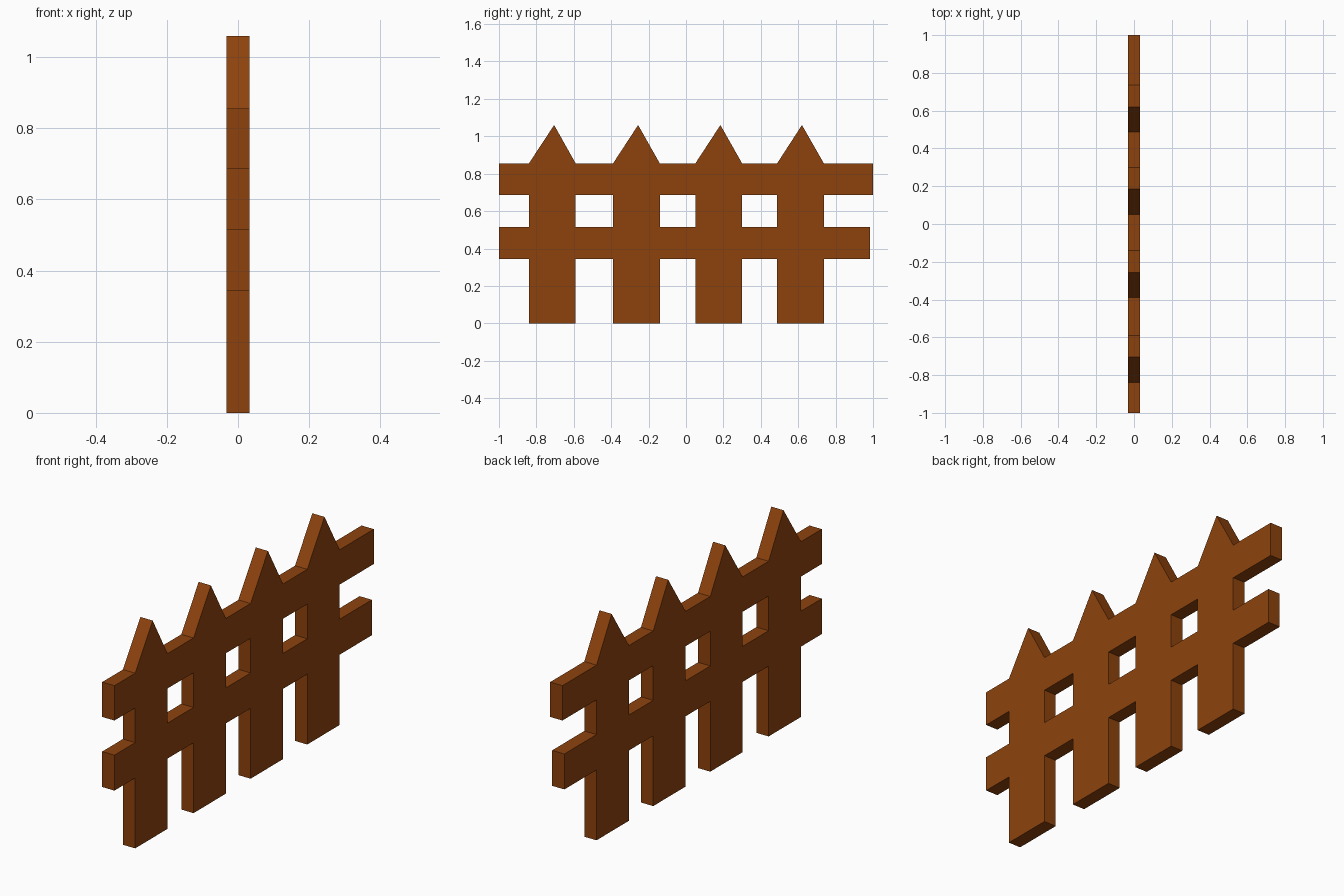
import bpy, bmesh

if "Cube" in bpy.data.objects:
    bpy.data.objects.remove(bpy.data.objects["Cube"])

HALF = 0.033                      # half thickness
LOW, HIGH = (0.343, 0.516), (0.685, 0.855)   # rail heights
TIP = 1.06
# pickets: left edge, right edge, tip position
PICKETS = [(-0.84, -0.59, -0.705), (-0.39, -0.14, -0.256),
           (0.05, 0.30, 0.184), (0.487, 0.737, 0.62)]

bm = bmesh.new()


def panel(*points):
    bm.faces.new([bm.verts.new((-HALF, y, z)) for y, z in points])


def block(y0, y1, z0, z1):
    panel((y0, z0), (y1, z0), (y1, z1), (y0, z1))


# pickets, split where the rails join so that everything welds into one board
levels = [0.0, *LOW, *HIGH]
for y0, y1, tip in PICKETS:
    for z0, z1 in zip(levels, levels[1:]):
        block(y0, y1, z0, z1)
    panel((y0, HIGH[1]), (y1, HIGH[1]), (tip, TIP))

# rail pieces between and beyond the pickets
starts = [-1.0] + [p[1] for p in PICKETS]
for rail, end in ((LOW, 0.985), (HIGH, 1.0)):
    ends = [p[0] for p in PICKETS] + [end]
    for y0, y1 in zip(starts, ends):
        block(y0, y1, *rail)

# weld the silhouette and give it thickness
bmesh.ops.remove_doubles(bm, verts=bm.verts, dist=1e-4)
region = bmesh.ops.extrude_face_region(bm, geom=bm.faces[:], use_keep_orig=True)
moved = [g for g in region["geom"] if isinstance(g, bmesh.types.BMVert)]
bmesh.ops.translate(bm, verts=moved, vec=(2 * HALF, 0, 0))
bmesh.ops.recalc_face_normals(bm, faces=bm.faces)

mesh = bpy.data.meshes.new("picket_fence")
bm.to_mesh(mesh)
bm.free()

# brown wood
wood = bpy.data.materials.new("brown_wood")
wood.diffuse_color = (0.27, 0.055, 0.004, 1)
wood.use_nodes = True
wood.node_tree.nodes["Principled BSDF"].inputs["Base Color"].default_value = wood.diffuse_color
mesh.materials.append(wood)
fence = bpy.data.objects.new("picket_fence", mesh)
bpy.context.collection.objects.link(fence)
